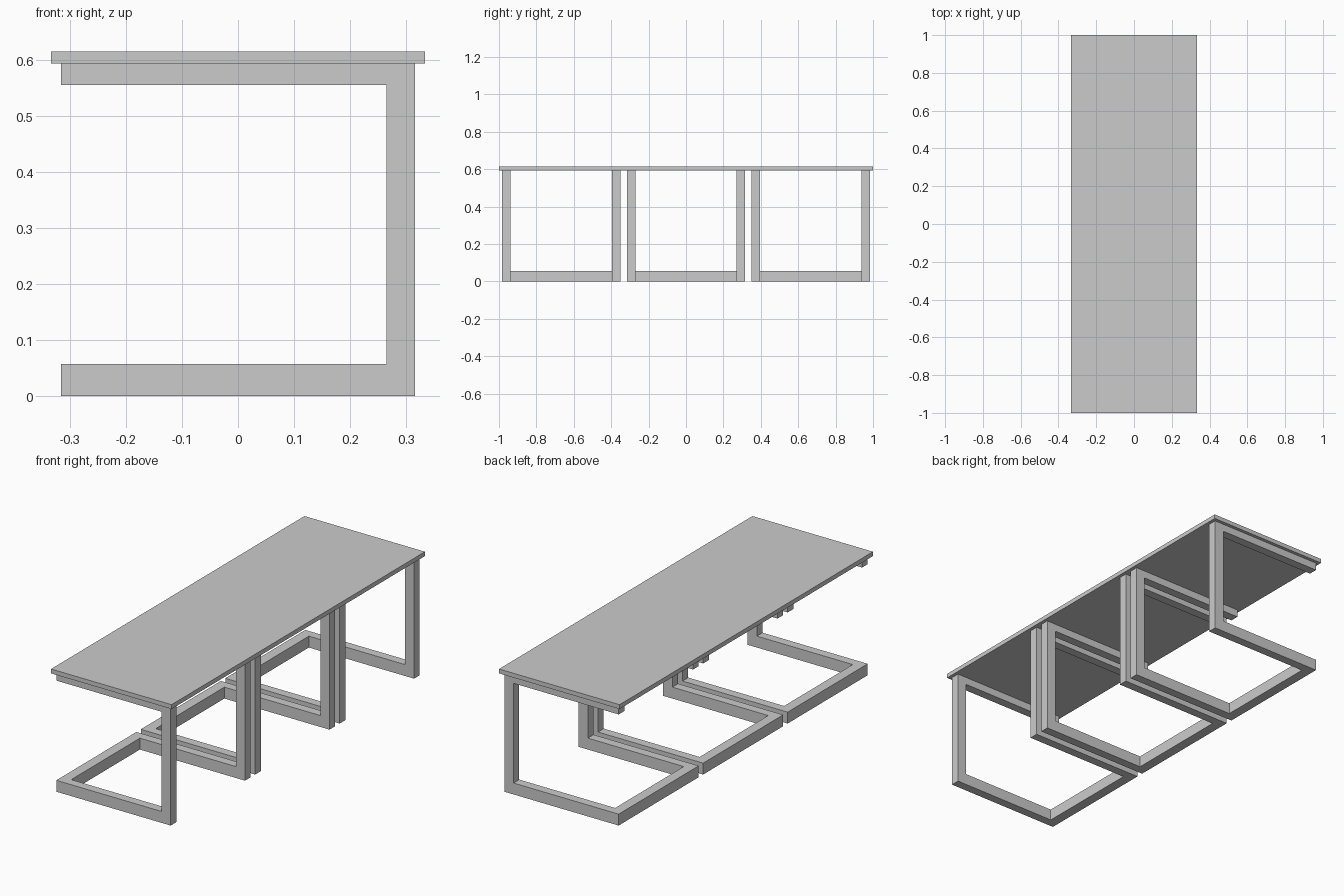
import bpy, bmesh

if "Cube" in bpy.data.objects:
    bpy.data.objects.remove(bpy.data.objects["Cube"])

HALF = 0.316      # half size of each square frame
TUBE = 0.045      # tube width across y
POST = 0.051      # tube width across x
UNDER = 0.593     # underside of the tabletop
RAIL = 0.057      # floor rail height


def finish(name, bm):
    bmesh.ops.recalc_face_normals(bm, faces=bm.faces)
    mesh = bpy.data.meshes.new(name)
    bm.to_mesh(mesh)
    bm.free()
    obj = bpy.data.objects.new(name, mesh)
    bpy.context.collection.objects.link(obj)
    return obj


def extrude(name, profile, axis, start, depth):
    """Extrude an outline along y (points are x, z) or z (points are x, y)."""
    bm = bmesh.new()
    place = (lambda a, b: (a, start, b)) if axis == 'Y' else (lambda a, b: (a, b, start))
    face = bm.faces.new([bm.verts.new(place(a, b)) for a, b in profile])
    geom = bmesh.ops.extrude_face_region(bm, geom=[face])["geom"]
    vec = (0, depth, 0) if axis == 'Y' else (0, 0, depth)
    bmesh.ops.translate(bm, vec=vec, verts=[g for g in geom if isinstance(g, bmesh.types.BMVert)])
    return finish(name, bm)


def rect(x0, x1, y0, y1):
    return [(x0, y0), (x1, y0), (x1, y1), (x0, y1)]


# Tabletop
extrude("tabletop", rect(-0.333, 0.333, -1, 1), 'Z', UNDER, 0.022)

# C-shaped side of a leg frame: floor rail, post and top rail
inner = HALF - POST
c_shape = [(-HALF, 0), (HALF, 0), (HALF, UNDER), (-HALF, UNDER),
           (-HALF, 0.555), (inner, 0.555), (inner, RAIL), (-HALF, RAIL)]

# Three leg frames, each with two sides joined by a floor crossbar
for label, yc in (("front", -0.667), ("middle", 0), ("back", 0.667)):
    extrude(f"{label}_frame_side_a", c_shape, 'Y', yc - HALF, TUBE)
    extrude(f"{label}_frame_side_b", c_shape, 'Y', yc + HALF - TUBE, TUBE)
    extrude(f"{label}_frame_crossbar",
            rect(-HALF, -inner, yc - HALF + TUBE, yc + HALF - TUBE), 'Z', 0, RAIL)
